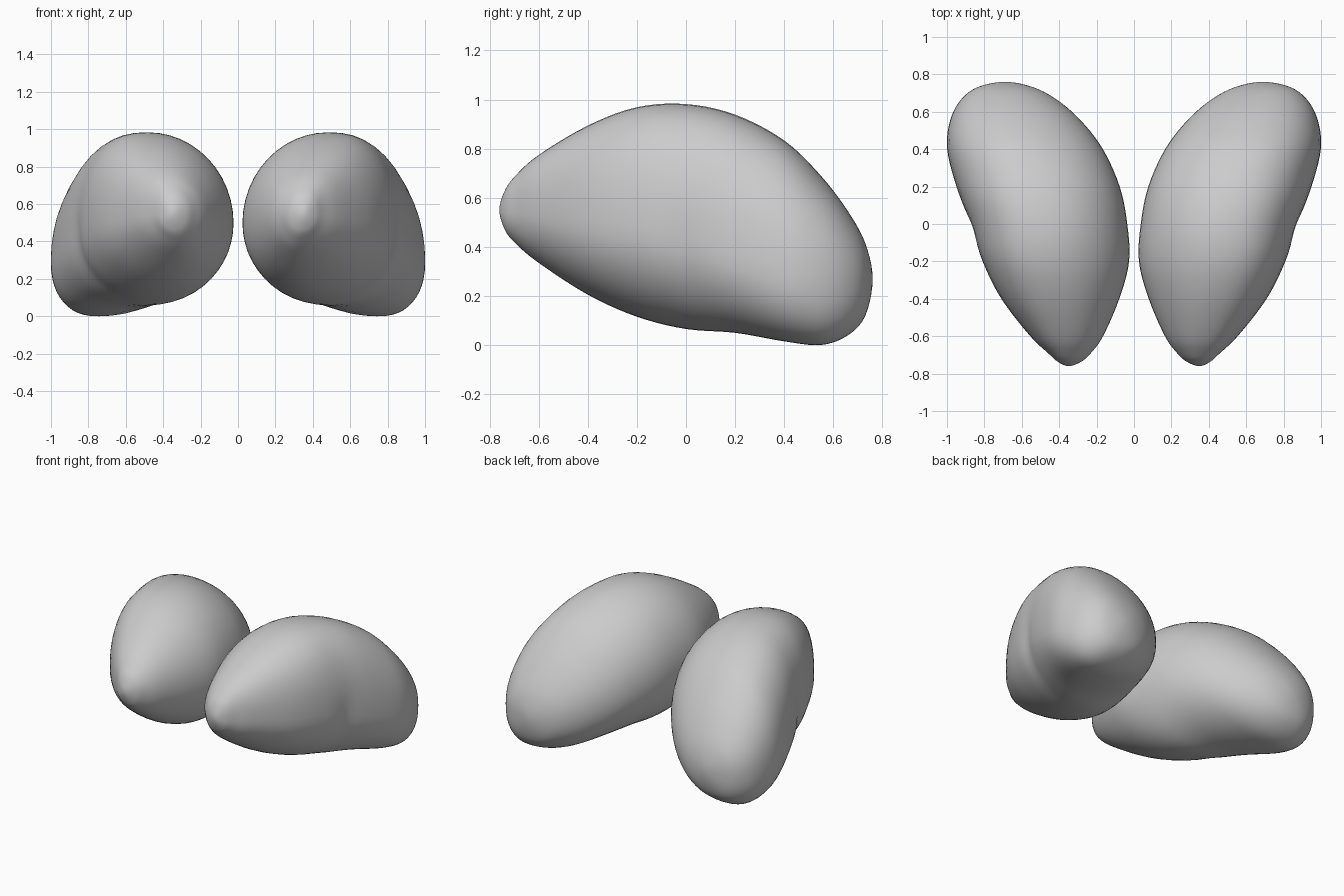
import bpy, bmesh, math

if "Cube" in bpy.data.objects:
    bpy.data.objects.remove(bpy.data.objects["Cube"])

# Lobe cross-sections: y, inner x, outer x, bottom z, top z,
# x of top, x of bottom, z of inner extreme, z of outer extreme
SECTIONS = [
    (-0.76, 0.35, 0.35, 0.55, 0.55, 0.35, 0.35, 0.55, 0.55),
    (-0.735, 0.28, 0.41, 0.465, 0.635, 0.35, 0.34, 0.55, 0.54),
    (-0.69, 0.23, 0.46, 0.41, 0.695, 0.36, 0.33, 0.55, 0.54),
    (-0.60, 0.165, 0.555, 0.335, 0.775, 0.38, 0.33, 0.54, 0.53),
    (-0.40, 0.078, 0.71, 0.205, 0.895, 0.43, 0.36, 0.52, 0.50),
    (-0.20, 0.025, 0.81, 0.115, 0.97, 0.47, 0.40, 0.50, 0.48),
    (0.00, 0.035, 0.875, 0.065, 0.983, 0.49, 0.45, 0.50, 0.43),
    (0.20, 0.075, 0.95, 0.05, 0.94, 0.54, 0.57, 0.48, 0.36),
    (0.40, 0.165, 1.00, 0.015, 0.835, 0.60, 0.70, 0.43, 0.30),
    (0.55, 0.28, 0.985, 0.00, 0.69, 0.64, 0.75, 0.37, 0.28),
    (0.66, 0.405, 0.93, 0.04, 0.545, 0.67, 0.74, 0.32, 0.27),
    (0.73, 0.535, 0.84, 0.12, 0.415, 0.69, 0.71, 0.28, 0.27),
    (0.76, 0.69, 0.69, 0.27, 0.27, 0.69, 0.69, 0.27, 0.27),
]
SIDES, STEPS = 48, 5


def spline(a, b, c, d, t):
    return 0.5 * (2 * b + (c - a) * t + (2 * a - 5 * b + 4 * c - d) * t * t
                  + (3 * b - a - 3 * c + d) * t ** 3)


def beyond(tip, near):
    # Reflected section past a tip, so the end closes round
    return (near[0],) + tuple(2 * t - n for t, n in zip(tip[1:], near[1:]))


def smooth_sections():
    secs = ([beyond(SECTIONS[0], SECTIONS[1])] + SECTIONS
            + [beyond(SECTIONS[-1], SECTIONS[-2])])
    for i in range(1, len(secs) - 2):
        for s in range(STEPS):
            yield [spline(*v, s / STEPS) for v in zip(*secs[i - 1:i + 3])]


def ring(sec, side):
    y, xl, xr, zb, zt, xt, xb, zl, zr = sec
    back = 1 / (1 + math.exp(-(y - 0.2) / 0.08))
    pts = []
    for k in range(SIDES):
        a = 2 * math.pi * k / SIDES
        c, s = math.cos(a), math.sin(a)
        # Fullness of each quarter: upper outer in front, lower outer behind
        if c >= 0:
            p = (0.81 + 0.12 * back) if s >= 0 else (0.97 - 0.14 * back)
        else:
            p = (1 - 0.06 * back) if s >= 0 else 0.98
        x0 = xt if s >= 0 else xb
        z0 = zr if c >= 0 else zl
        x = x0 + abs(c) ** p * ((xr if c >= 0 else xl) - x0)
        z = z0 + abs(s) ** p * ((zt if s >= 0 else zb) - z0)
        # Shallow fissure on the lower outer side
        if c > 0:
            low = 1 / (1 + math.exp((z - 0.5) / 0.03))
            x -= 0.016 * c * low * math.exp(-((y + 0.03) / 0.05) ** 2)
        pts.append((side * x, y, z))
    return pts


def lobe(name, side):
    bm = bmesh.new()
    secs = list(smooth_sections())[1:]
    rings = [[bm.verts.new(p) for p in ring(s, side)] for s in secs]
    for a, b in zip(rings, rings[1:]):
        for k in range(SIDES):
            j = (k + 1) % SIDES
            bm.faces.new((a[k], a[j], b[j], b[k]))
    # Close both tips with fans
    for r, t in ((rings[0], SECTIONS[0]), (rings[-1], SECTIONS[-1])):
        tip = bm.verts.new((side * t[1], t[0], t[3]))
        for k in range(SIDES):
            bm.faces.new((r[k], r[(k + 1) % SIDES], tip))
    # Blend the quarters softly, as on a sculpted surface
    bmesh.ops.smooth_vert(bm, verts=[v for r in rings[6:-6] for v in r], factor=0.5,
                          use_axis_x=True, use_axis_y=True, use_axis_z=True)
    bmesh.ops.recalc_face_normals(bm, faces=bm.faces)
    mesh = bpy.data.meshes.new(name)
    bm.to_mesh(mesh)
    bm.free()
    mesh.shade_smooth()
    ob = bpy.data.objects.new(name, mesh)
    bpy.context.collection.objects.link(ob)


# Mirrored pair of lobes
lobe("right_lobe", 1)
lobe("left_lobe", -1)
